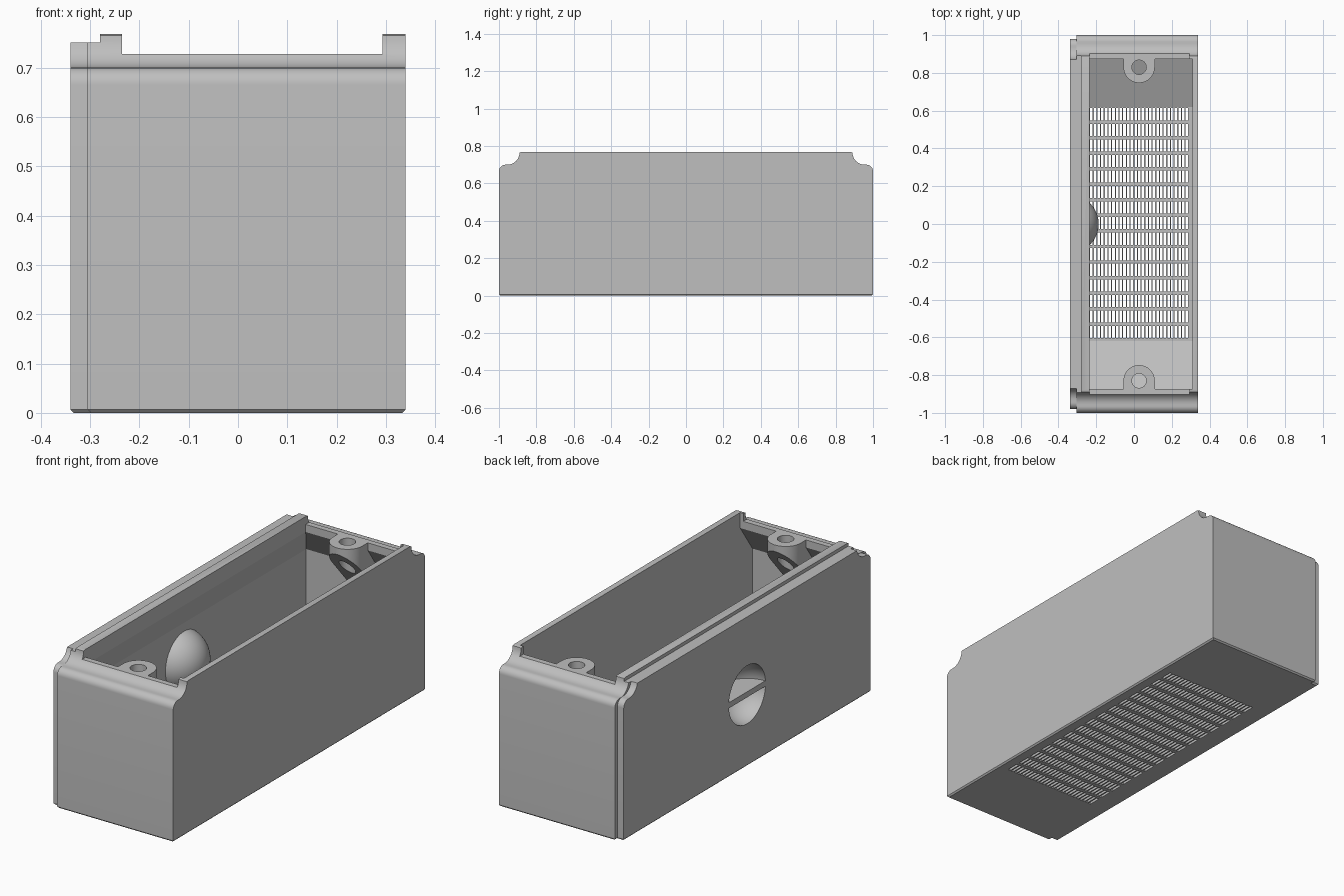
import bpy
import bmesh
from math import sin, cos, pi, radians
from mathutils import Vector, Matrix

if "Cube" in bpy.data.objects:
    bpy.data.objects.remove(bpy.data.objects["Cube"])

grey = bpy.data.materials.new("plain_grey")
grey.use_nodes = True
grey.diffuse_color = (0.52, 0.52, 0.52, 1)
grey.node_tree.nodes["Principled BSDF"].inputs["Base Color"].default_value = (0.52, 0.52, 0.52, 1)


def finish(bm, name):
    bmesh.ops.recalc_face_normals(bm, faces=bm.faces[:])
    mesh = bpy.data.meshes.new(name)
    bm.to_mesh(mesh)
    bm.free()
    mesh.materials.append(grey)
    ob = bpy.data.objects.new(name, mesh)
    bpy.context.scene.collection.objects.link(ob)
    return ob


def add_box(bm, lo, hi):
    lo, hi = Vector(lo), Vector(hi)
    size = Matrix.Diagonal((hi - lo).to_4d())
    bmesh.ops.create_cube(bm, size=1, matrix=Matrix.Translation((lo + hi) / 2) @ size)


def box(name, lo, hi):
    bm = bmesh.new()
    add_box(bm, lo, hi)
    return finish(bm, name)


def ball(name, centre, radius):
    bm = bmesh.new()
    turn = Matrix.Translation(centre) @ Matrix.Rotation(pi / 2, 4, 'Y')
    bmesh.ops.create_uvsphere(bm, u_segments=64, v_segments=32, radius=radius, matrix=turn)
    return finish(bm, name)


def extrude(points, step):
    bm = bmesh.new()
    face = bm.faces.new([bm.verts.new(p) for p in points])
    new = bmesh.ops.extrude_face_region(bm, geom=[face])["geom"]
    bmesh.ops.translate(bm, vec=step, verts=[v for v in new if isinstance(v, bmesh.types.BMVert)])
    bmesh.ops.recalc_face_normals(bm, faces=bm.faces[:])
    return bm


def combine(ob, other, operation):
    # apply a boolean and discard its helper
    mod = ob.modifiers.new("combine", 'BOOLEAN')
    mod.operation, mod.object, mod.solver = operation, other, 'EXACT'
    other.hide_render = True
    graph = bpy.context.evaluated_depsgraph_get()
    mesh = bpy.data.meshes.new_from_object(ob.evaluated_get(graph))
    ob.modifiers.clear()
    ob.data = mesh
    bpy.data.objects.remove(other)


def shell(name, x0, x1, inset):
    # side outline: rounded shoulder, then a concave cove up to the rim
    half = [(1, 0)]
    steps = [i / 8 * pi / 2 for i in range(9)]
    half += [(0.965 + 0.035 * cos(a), 0.665 + 0.035 * sin(a)) for a in steps]
    half += [(0.955 - 0.065 * sin(a), 0.765 - 0.065 * cos(a)) for a in steps]
    half.append((0.88, 0.768))
    half = [(y - inset, z) for y, z in half]
    outline = half + [(-y, z) for y, z in reversed(half)]
    bm = extrude([(x0, y, z) for y, z in outline], (x1 - x0, 0, 0))
    low = [e for e in bm.edges if all(v.co.z < 0.001 for v in e.verts)]
    bmesh.ops.bevel(bm, geom=low, offset=0.007, segments=1, affect='EDGES')
    return finish(bm, name)


def cavity():
    # stacked rectangles: ramped floor, straight walls, overhanging rim
    bm = bmesh.new()
    rings = []
    for z, x0, y in [(0.03, -0.3, 0.62), (0.185, -0.3, 0.97), (0.55, -0.3, 0.97),
                     (0.69, -0.235, 0.873), (0.9, -0.235, 0.873)]:
        corners = [(x0, -y), (0.31, -y), (0.31, y), (x0, y)]
        rings.append([bm.verts.new((cx, cy, z)) for cx, cy in corners])
    for a, b in zip(rings, rings[1:]):
        for i in range(4):
            j = (i + 1) % 4
            bm.faces.new((a[i], a[j], b[j], b[i]))
    bm.faces.new(rings[0])
    bm.faces.new(rings[-1])
    return finish(bm, "cavity")


def slots():
    # ventilation slots in regular rows and columns
    bm = bmesh.new()
    columns, rows = 27, 15
    dx, dy = 0.525 / columns, 1.235 / rows
    for i in range(columns):
        for j in range(rows):
            x, y = -0.235 + dx * i, -0.613 + dy * j
            add_box(bm, (x + 0.003, y + 0.009, -0.1), (x + dx - 0.003, y + dy - 0.009, 0.1))
    return finish(bm, "slots")


def screw_boss(name, side):
    # D-shaped post with a slanted underside and a screw hole
    cx, cy, r = 0.027, 0.83, 0.083
    arc = [(cx - r * cos(i * pi / 20), cy - r * sin(i * pi / 20), 0.2) for i in range(21)]
    bm = extrude(arc + [(cx + r, 0.97, 0.2), (cx - r, 0.97, 0.2)], (0, 0, 0.528))
    for point, normal in [((0, cy, 0.6), (0, -1.15, -1)), ((0, 0.89, 0.728), (0, 1, 1))]:
        bmesh.ops.bisect_plane(bm, geom=bm.verts[:] + bm.edges[:] + bm.faces[:],
                               plane_co=point, plane_no=normal, clear_outer=True)
        bmesh.ops.holes_fill(bm, edges=[e for e in bm.edges if e.is_boundary])
    bmesh.ops.scale(bm, vec=(1, side, 1), verts=bm.verts[:])
    boss = finish(bm, name)
    bm = bmesh.new()
    bmesh.ops.create_cone(bm, cap_ends=True, segments=40, radius1=0.038, radius2=0.038,
                          depth=1, matrix=Matrix.Translation((cx, side * cy, 0.6)))
    combine(boss, finish(bm, "screw_hole"), 'DIFFERENCE')
    return boss


# box shell with its narrower side plate
case = shell("case", -0.305, 0.34, 0)
combine(case, shell("side_plate", -0.34, -0.29, 0.02), 'UNION')
combine(case, cavity(), 'DIFFERENCE')

# rim steps
combine(case, box("end_notch", (-0.235, -2, 0.728), (0.293, 2, 1)), 'DIFFERENCE')
combine(case, box("side_rabbet", (-1, -2, 0.751), (-0.28, 2, 1)), 'DIFFERENCE')

# round finger recess bulging into the inside
centre = (-0.34, 0, 0.36)
bulge = ball("bulge", centre, 0.153)
combine(bulge, box("inner_half", (-0.32, -1, 0), (1, 1, 1)), 'INTERSECT')
combine(case, bulge, 'UNION')
combine(case, ball("recess", centre, 0.146), 'DIFFERENCE')
grip = box("grip_bar", (-0.339, -0.2, 0.346), (-0.1, 0.2, 0.374))
combine(grip, ball("grip_limit", centre, 0.15), 'INTERSECT')

# floor grille
combine(case, slots(), 'DIFFERENCE')

parts = [case, grip, screw_boss("front_screw_boss", -1), screw_boss("back_screw_boss", 1)]
bpy.ops.object.select_all(action='DESELECT')
for part in parts:
    part.select_set(True)
bpy.context.view_layer.objects.active = case
bpy.ops.object.shade_smooth_by_angle(angle=radians(20))
